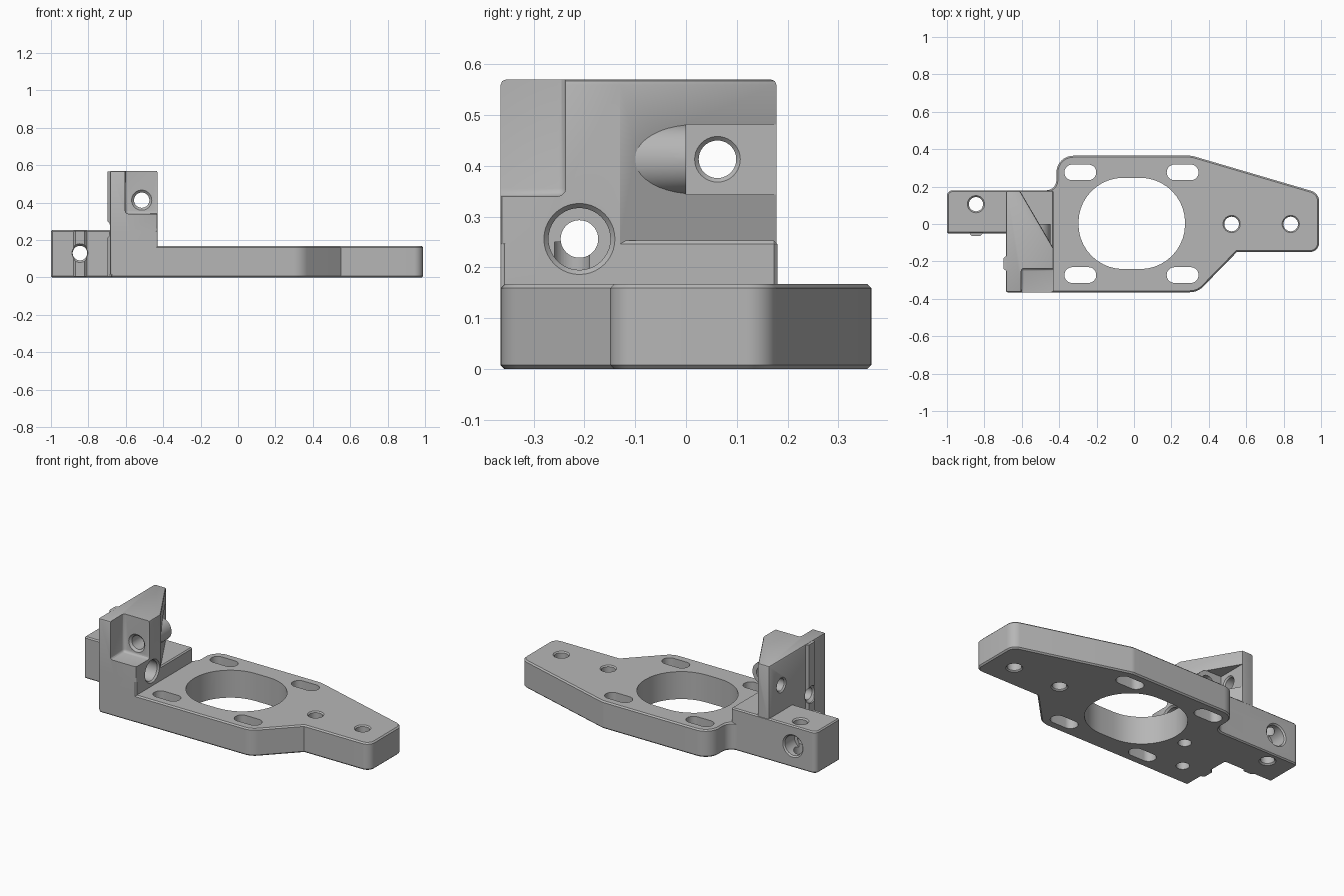
import bpy, bmesh, math
from mathutils import Vector, Matrix

cube = bpy.data.objects.get("Cube")
if cube:
    bpy.data.objects.remove(cube, do_unlink=True)

grey = bpy.data.materials.new("satin_grey")
grey.use_nodes = True
grey.diffuse_color = (0.47, 0.47, 0.47, 1)
grey.node_tree.nodes["Principled BSDF"].inputs["Base Color"].default_value = (0.47, 0.47, 0.47, 1)


def add_object(name, bm):
    bmesh.ops.recalc_face_normals(bm, faces=bm.faces[:])
    mesh = bpy.data.meshes.new(name)
    bm.to_mesh(mesh)
    bm.free()
    mesh.materials.append(grey)
    obj = bpy.data.objects.new(name, mesh)
    bpy.context.collection.objects.link(obj)
    return obj


def round_corners(points, steps=10):
    """Turn (x, y, radius) corners into a smooth outline."""
    result = []
    for i, (x, y, r) in enumerate(points):
        p = Vector((x, y))
        if not r:
            result.append(p)
            continue
        a = (Vector(points[i - 1][:2]) - p).normalized()
        b = (Vector(points[(i + 1) % len(points)][:2]) - p).normalized()
        half = a.angle(b) / 2
        centre = p + (a + b).normalized() * r / math.sin(half)
        start = p + a * r / math.tan(half) - centre
        end = p + b * r / math.tan(half) - centre
        turn = math.atan2(start.x * end.y - start.y * end.x, start.dot(end))
        for k in range(steps + 1):
            result.append(centre + Matrix.Rotation(turn * k / steps, 2) @ start)
    return result


def prism(name, points, z0, z1, chamfer=0.0, segments=1):
    bm = bmesh.new()
    face = bm.faces.new([bm.verts.new((p.x, p.y, z0)) for p in round_corners(points)])
    top = bmesh.ops.extrude_face_region(bm, geom=[face])["geom"]
    verts = [v for v in top if isinstance(v, bmesh.types.BMVert)]
    bmesh.ops.translate(bm, verts=verts, vec=(0, 0, z1 - z0))
    bmesh.ops.recalc_face_normals(bm, faces=bm.faces[:])
    if chamfer:
        edges = [e for e in bm.edges if e.calc_face_angle(0) > math.radians(60)]
        bmesh.ops.bevel(bm, geom=edges, offset=chamfer, segments=segments,
                        profile=0.5, affect='EDGES', clamp_overlap=True)
    return add_object(name, bm)


def box(name, x0, x1, y0, y1, z0, z1, chamfer=0.0, segments=1):
    corners = [(x0, y0, 0), (x1, y0, 0), (x1, y1, 0), (x0, y1, 0)]
    return prism(name, corners, z0, z1, chamfer, segments)


def lathe(name, axis, centre, steps, sides=40):
    """Turned solid along an axis; steps are (position on axis, radius)."""
    bm = bmesh.new()
    rings = []
    for t, r in steps:
        ring = []
        for k in range(sides):
            a = math.tau * k / sides
            co = [centre[0] + r * math.cos(a), centre[1] + r * math.sin(a)]
            co.insert("xyz".index(axis), t)
            ring.append(bm.verts.new(co))
        rings.append(ring)
    for low, high in zip(rings, rings[1:]):
        for k in range(sides):
            n = (k + 1) % sides
            bm.faces.new((low[k], low[n], high[n], high[k]))
    bm.faces.new(rings[0])
    bm.faces.new(rings[-1])
    return add_object(name, bm)


def slot(name, x, y, half_x, half_y, r):
    return prism(name, [(x - half_x, y - half_y, r), (x + half_x, y - half_y, r),
                        (x + half_x, y + half_y, r), (x - half_x, y + half_y, r)], -0.1, 0.22)


# Motor plate with tapered end
plate = prism("mounting_bracket", [
    (-0.68, -0.365, 0), (0.34, -0.365, 0.1), (0.55, -0.15, 0), (0.99, -0.15, 0.05),
    (0.99, 0.165, 0.06), (0.31, 0.365, 0.08), (-0.415, 0.365, 0.09),
    (-0.415, 0.18, 0.055), (-0.68, 0.18, 0)], 0, 0.167, 0.008)

# Side arm, low block, tower, ribs and screw boss
solids = [
    prism("arm_and_block", [(-1, -0.05, 0), (-0.68, -0.05, 0), (-0.68, -0.365, 0),
                            (-0.43, -0.365, 0), (-0.43, 0.18, 0), (-1, 0.18, 0.03)],
          0, 0.253, 0.007),
    prism("tower", [(-0.685, -0.365, 0), (-0.43, -0.365, 0), (-0.43, -0.13, 0),
                    (-0.61, 0.178, 0), (-0.685, 0.178, 0)], 0.012, 0.57, 0.01, 2),
    lathe("screw_boss", 'y', (-0.515, 0.413), [(-0.2, 0.068), (0, 0.068)]),
    prism("tower_rib", [(-0.66, -0.25, 0), (-0.685, -0.25, 0), (-0.699, -0.238, 0),
                        (-0.699, -0.184, 0), (-0.685, -0.172, 0), (-0.66, -0.172, 0)],
          0.004, 0.566),
    prism("arm_rib", [(-0.88, -0.03, 0), (-0.88, -0.05, 0), (-0.868, -0.063, 0),
                      (-0.82, -0.063, 0), (-0.808, -0.05, 0), (-0.808, -0.03, 0)],
          0.004, 0.249),
]

# Notch, pocket, windows and bores
cutters = [
    box("front_notch", -0.603, -0.3, -0.5, -0.237, 0.34, 0.7, 0.016, 3),
    box("screw_head_pocket", -0.61, -0.3, 0, 0.3, 0.344, 0.482),
    slot("motor_opening", -0.012, 0.003, 0.285, 0.244, 0.24),
    lathe("rear_cross_bore", 'x', (0.062, 0.413),
          [(-0.8, 0.045), (-0.685, 0.045), (-0.677, 0.037), (-0.618, 0.037),
           (-0.61, 0.045), (-0.58, 0.045)]),
    lathe("front_cross_bore", 'x', (-0.21, 0.256),
          [(-0.8, 0.052), (-0.69, 0.052), (-0.675, 0.037), (-0.52, 0.037), (-0.52, 0.061),
           (-0.44, 0.061), (-0.43, 0.07), (-0.3, 0.07)]),
    lathe("tower_bore", 'y', (-0.515, 0.413),
          [(-0.4, 0.054), (-0.237, 0.054), (-0.225, 0.041), (0.05, 0.041)]),
    lathe("arm_bore", 'y', (-0.845, 0.13),
          [(-0.2, 0.05), (-0.06, 0.05), (-0.045, 0.039), (0.08, 0.039), (0.08, 0.06),
           (0.172, 0.06), (0.18, 0.068), (0.3, 0.068)]),
    lathe("arm_vertical_bore", 'z', (-0.845, 0.106),
          [(-0.1, 0.046), (0, 0.046), (0.008, 0.038), (0.245, 0.038),
           (0.253, 0.046), (0.4, 0.046)]),
    lathe("block_blind_bore", 'z', (-0.53, -0.225), [(-0.1, 0.036), (0.25, 0.036)]),
    lathe("plate_blind_bore", 'z', (-0.38, -0.03), [(-0.1, 0.036), (0.11, 0.036)]),
]
for x in (-0.287, 0.26):
    for y in (-0.273, 0.276):
        cutters.append(slot("adjustment_slot", x, y, 0.085, 0.042, 0.0415))
for x in (0.522, 0.838):
    cutters.append(lathe("end_hole", 'z', (x, 0), [(-0.1, 0.046), (0, 0.046), (0.007, 0.039),
                                                   (0.16, 0.039), (0.167, 0.046), (0.3, 0.046)]))

# Combine everything into one machined body
for obj in solids + cutters:
    mod = plate.modifiers.new(obj.name, 'BOOLEAN')
    mod.object = obj
    mod.operation = 'UNION' if obj in solids else 'DIFFERENCE'
    mod.solver = 'EXACT'
    obj.hide_render = True
bpy.context.view_layer.update()
body = bpy.data.meshes.new_from_object(plate.evaluated_get(bpy.context.evaluated_depsgraph_get()))
plate.modifiers.clear()
plate.data = body
for obj in solids + cutters:
    bpy.data.objects.remove(obj, do_unlink=True)

for obj in bpy.context.selected_objects:
    obj.select_set(False)
plate.select_set(True)
bpy.context.view_layer.objects.active = plate
bpy.ops.object.shade_smooth_by_angle(angle=math.radians(30))
